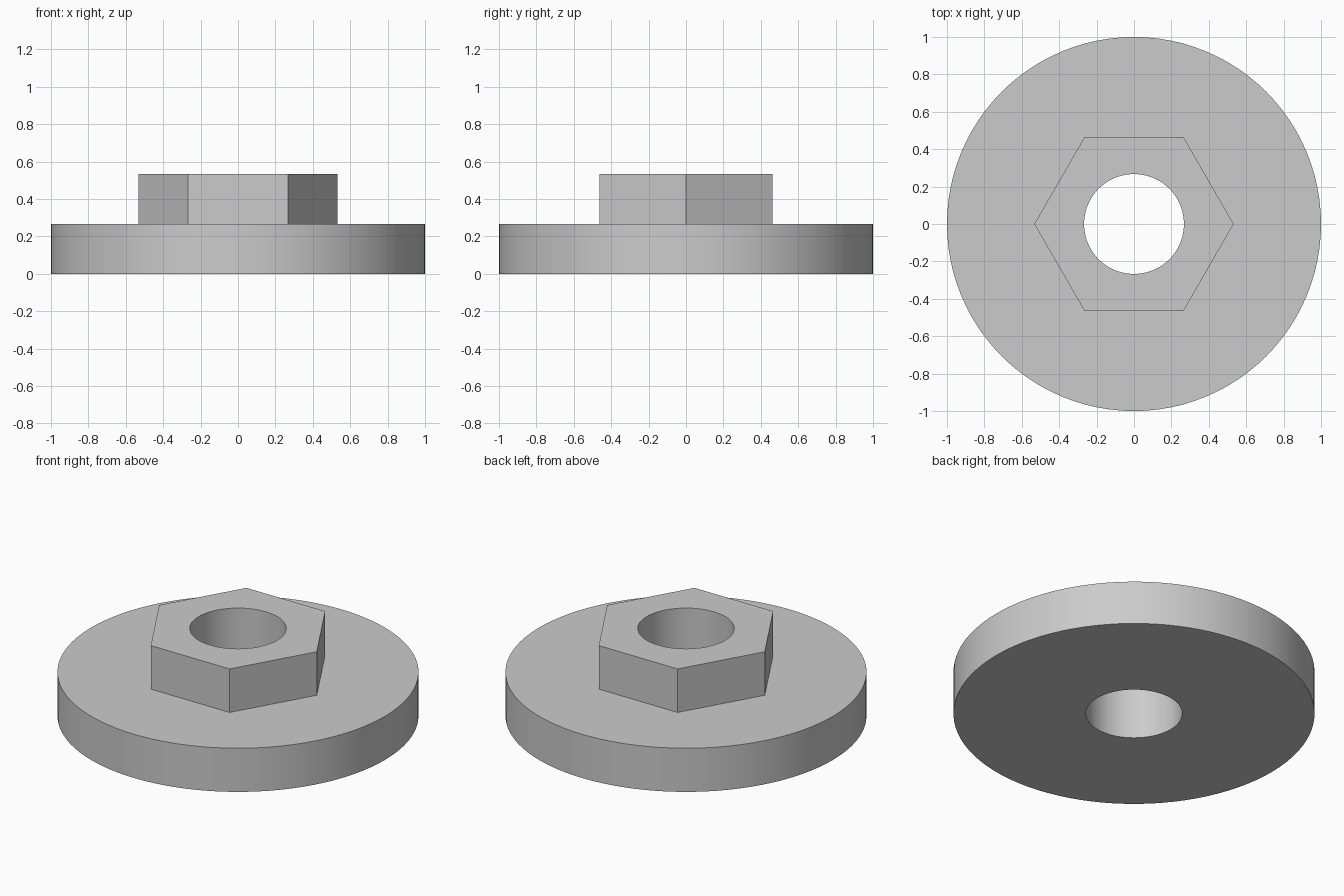
import bpy, bmesh
from math import pi, cos, sin

if "Cube" in bpy.data.objects:
    bpy.data.objects.remove(bpy.data.objects["Cube"], do_unlink=True)

SEGMENTS = 96          # multiple of six, so the hexagon corners fall on vertices
BORE, FLANGE, HEX = 0.267, 1.0, 0.533
FLANGE_TOP, HEX_TOP = 0.267, 0.533


def round_radius(radius):
    return lambda angle: radius


def hex_radius(angle):
    return HEX * cos(pi / 6) / cos(angle % (pi / 3) - pi / 6)


# Closed radial profile: bore, flange, hexagonal boss, back to the bore
profile = [
    (round_radius(BORE), 0),
    (round_radius(FLANGE), 0),
    (round_radius(FLANGE), FLANGE_TOP),
    (hex_radius, FLANGE_TOP),
    (hex_radius, HEX_TOP),
    (round_radius(BORE), HEX_TOP),
]

bm = bmesh.new()
angles = [2 * pi * i / SEGMENTS for i in range(SEGMENTS)]
rings = [[bm.verts.new((r(a) * cos(a), r(a) * sin(a), z)) for a in angles]
         for r, z in profile]
for k, ring in enumerate(rings):
    above = rings[(k + 1) % len(rings)]
    for i in range(SEGMENTS):
        j = (i + 1) % SEGMENTS
        bm.faces.new((ring[i], ring[j], above[j], above[i]))
bmesh.ops.recalc_face_normals(bm, faces=bm.faces)
mesh = bpy.data.meshes.new("flanged_hex_nut")
bm.to_mesh(mesh)
bm.free()
nut = bpy.data.objects.new("flanged_hex_nut", mesh)
bpy.context.collection.objects.link(nut)

# Plain grey metal
grey = bpy.data.materials.new("grey")
grey.use_nodes = True
colour = (0.6, 0.6, 0.6, 1)
grey.diffuse_color = colour
grey.node_tree.nodes["Principled BSDF"].inputs["Base Color"].default_value = colour
mesh.materials.append(grey)

# Smooth round walls, crisp edges
bpy.ops.object.select_all(action='DESELECT')
nut.select_set(True)
bpy.context.view_layer.objects.active = nut
bpy.ops.object.shade_smooth_by_angle(angle=pi / 6)
